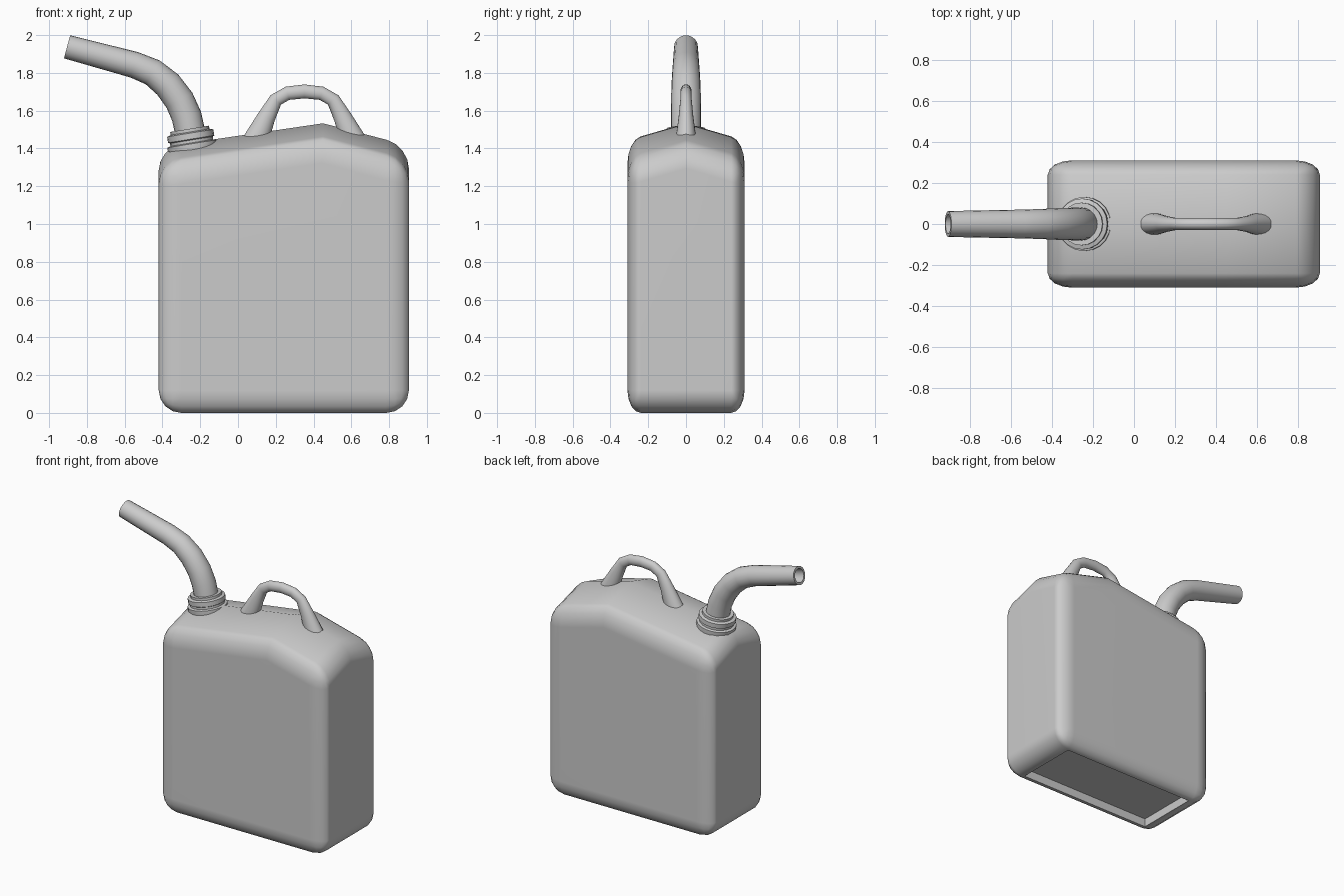
import bpy, bmesh, math
from mathutils import Vector

if "Cube" in bpy.data.objects:
    bpy.data.objects.remove(bpy.data.objects["Cube"])

SIDES = 20


def finish(name, bm, angle=40):
    bmesh.ops.recalc_face_normals(bm, faces=bm.faces)
    me = bpy.data.meshes.new(name)
    bm.to_mesh(me)
    bm.free()
    ob = bpy.data.objects.new(name, me)
    bpy.context.collection.objects.link(ob)
    bpy.ops.object.select_all(action='DESELECT')
    ob.select_set(True)
    bpy.context.view_layer.objects.active = ob
    bpy.ops.object.shade_smooth_by_angle(angle=math.radians(angle))
    return ob


def skin(bm, rings):
    """Bridge consecutive rings of vertices and cap both ends."""
    for a, b in zip(rings, rings[1:]):
        for i in range(len(a)):
            j = (i + 1) % len(a)
            bm.faces.new((a[i], a[j], b[j], b[i]))
    bm.faces.new(rings[0])
    bm.faces.new(rings[-1])


def ring(bm, centre, tangent, r, ry):
    side = Vector((-tangent.z, 0, tangent.x)).normalized()
    angles = [2 * math.pi * i / SIDES for i in range(SIDES)]
    return [bm.verts.new(centre + side * r * math.cos(a) + Vector((0, ry * math.sin(a), 0)))
            for a in angles]


def tube(name, path, flat=1.0, bore=0.0):
    """Sweep a circle along (x, z, radius) points; bore hollows the far end."""
    bm = bmesh.new()
    pts = [Vector((x, 0, z)) for x, z, r in path]
    rings = []
    for i, p in enumerate(pts):
        ahead, behind = pts[min(i + 1, len(pts) - 1)], pts[max(i - 1, 0)]
        t = ahead - behind
        rings.append(ring(bm, p, t, path[i][2], path[i][2] * flat))
    if bore:
        t = pts[-1] - pts[-2]
        r = path[-1][2] * bore
        rings.append(ring(bm, pts[-1], t, r, r))
        rings.append(ring(bm, pts[-2], t, r, r))
    skin(bm, rings)
    return finish(name, bm)


# Can body: pitched roof block, rounded while stretched in y so the corners are elliptical
X0, X1, XM, W, STRETCH, DROP = -0.42, 0.905, 0.45, 0.31, 1.7, 0.09
bm = bmesh.new()
rows = {}
for k in (-1, 0, 1):
    roof = [(X0, 1.405), (XM, 1.533), (X1, 1.415)]
    rows[k] = [bm.verts.new((x, k * W * STRETCH, z - DROP * abs(k))) for x, z in roof]
base = {k: [bm.verts.new((x, k * W * STRETCH, 0)) for x in (X0, X1)] for k in (-1, 1)}
for k in (-1, 1):
    bm.faces.new(base[k] + rows[k][::-1])
    for i in (0, 1):
        bm.faces.new((rows[k][i], rows[k][i + 1], rows[0][i + 1], rows[0][i]))
for b, r in ((0, 0), (1, 2)):
    bm.faces.new((base[-1][b], base[1][b], rows[1][r], rows[0][r], rows[-1][r]))
bm.faces.new(base[-1] + base[1][::-1])
bmesh.ops.recalc_face_normals(bm, faces=bm.faces)
outer = [e for e in bm.edges if not any(v in rows[0] for v in e.verts)
         or all(v in rows[0] for v in e.verts) is False and abs(e.verts[0].co.x - e.verts[1].co.x) < 1e-6
         and abs(e.verts[0].co.x - XM) > 0.01]
bmesh.ops.bevel(bm, geom=outer, offset=0.12, segments=4, profile=0.5, affect='EDGES')
bmesh.ops.scale(bm, vec=(1, 1 / STRETCH, 1), verts=bm.verts)

# Recessed underside
bm.normal_update()
under = min(bm.faces, key=lambda f: f.calc_center_median().z)
bmesh.ops.inset_region(bm, faces=[under], thickness=0.015)
lift = bmesh.ops.extrude_discrete_faces(bm, faces=[under])['faces']
bmesh.ops.translate(bm, vec=(0, 0, 0.06), verts=lift[0].verts)
body = finish("can_body", bm)
wn = body.modifiers.new("weighted_normals", 'WEIGHTED_NORMAL')
wn.keep_sharp = True

# Threaded collar: turned profile (radius, height) tilted with the roof
profile = [(0.128, -0.05), (0.132, -0.02), (0.132, 0.005), (0.115, 0.01), (0.115, 0.025),
           (0.124, 0.03), (0.124, 0.062), (0.104, 0.068), (0.104, 0.085), (0.07, 0.085)]
axis = Vector((-0.16, 0, 0.987)).normalized()
bm = bmesh.new()
skin(bm, [ring(bm, Vector((-0.243, 0, 1.42)) + axis * h, axis, r, r) for r, h in profile])
finish("collar", bm, 30)

# Pouring spout, hollow at the tip
tube("spout", [(-0.25, 1.47, 0.08), (-0.272, 1.57, 0.08), (-0.31, 1.655, 0.079),
               (-0.372, 1.738, 0.077), (-0.452, 1.803, 0.073), (-0.55, 1.843, 0.07),
               (-0.905, 1.938, 0.063)], bore=0.75)

# Carry handle: half arch mirrored about its middle
MID = 0.352
half = [(0.075, 1.41, 0.068), (0.112, 1.48, 0.062), (0.15, 1.565, 0.048),
        (0.2, 1.657, 0.037), (0.262, 1.692, 0.036)]
arch = half + [(MID, 1.702, 0.037)] + [(2 * MID - x, z, r) for x, z, r in half[::-1]]
tube("handle", arch, flat=0.82)
